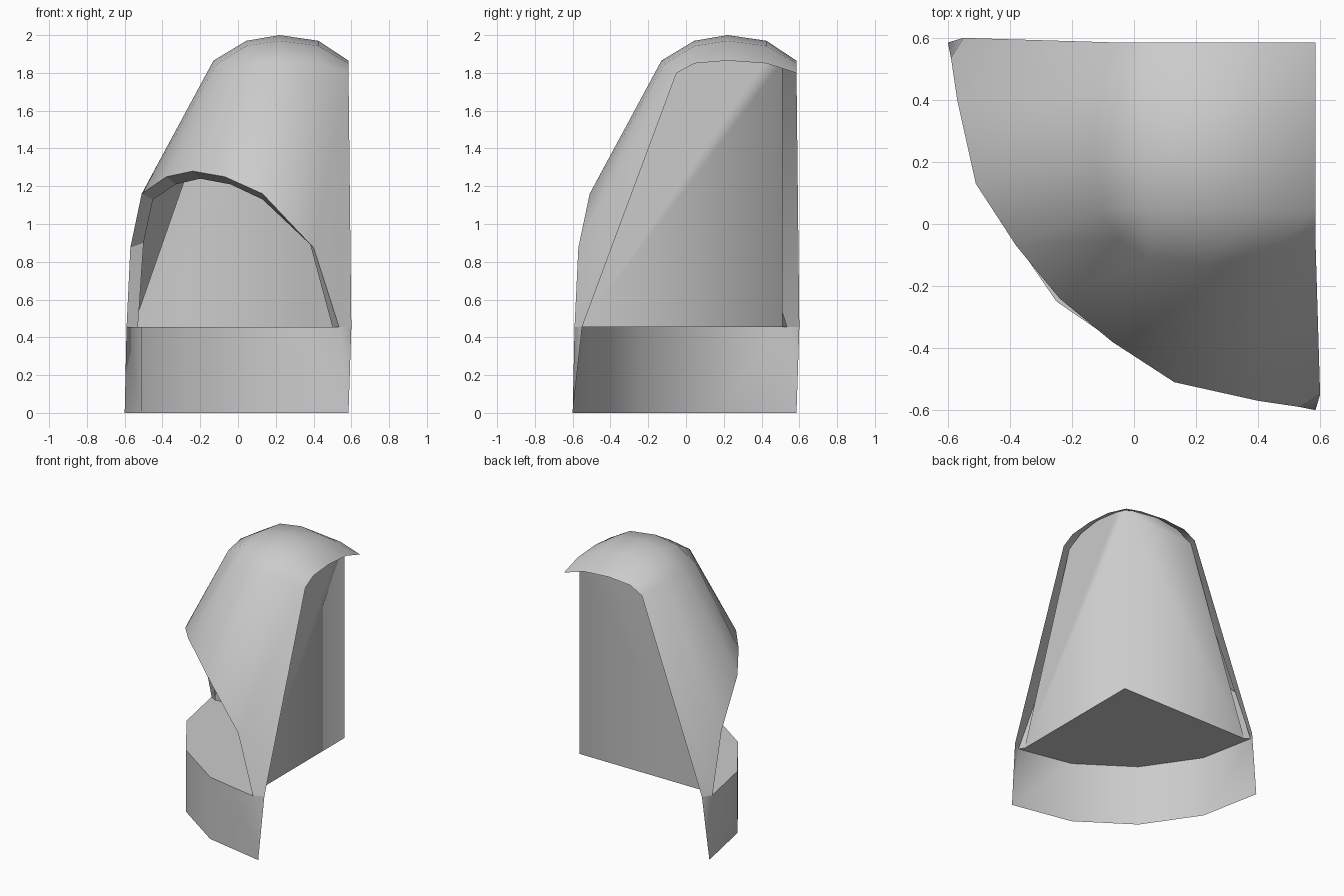
import bpy, bmesh
from mathutils import Vector

if "Cube" in bpy.data.objects:
    bpy.data.objects.remove(bpy.data.objects["Cube"])

plaster = bpy.data.materials.new("grey plaster")
plaster.use_nodes = True
GREY = (0.6, 0.6, 0.6, 1)
plaster.diffuse_color = GREY
plaster.node_tree.nodes["Principled BSDF"].inputs["Base Color"].default_value = GREY


def build(name, faces, smooth=True):
    """Make an object from faces given as lists of points, welded together."""
    bm = bmesh.new()
    for pts in faces:
        bm.faces.new([bm.verts.new(p) for p in pts])
    bmesh.ops.remove_doubles(bm, verts=bm.verts, dist=0.001)
    bmesh.ops.recalc_face_normals(bm, faces=bm.faces)
    # outside of the shell points upward and forward
    if sum((f.normal.z - f.normal.x - f.normal.y) * f.calc_area() for f in bm.faces) < 0:
        bmesh.ops.reverse_faces(bm, faces=bm.faces)
    for f in bm.faces:
        f.smooth = smooth
    me = bpy.data.meshes.new(name)
    bm.to_mesh(me)
    bm.free()
    me.materials.append(plaster)
    ob = bpy.data.objects.new(name, me)
    bpy.context.collection.objects.link(ob)
    return ob


def swap(p):
    """Mirror across the diagonal through the corner."""
    return (p[1], p[0], p[2])


def whole(half):
    """Complete a chain whose last point lies on the diagonal."""
    return half + [swap(p) for p in reversed(half[:-1])]


def strip(a, b):
    return [[a[i], a[i + 1], b[i + 1], b[i]] for i in range(len(a) - 1)]


FLOOR = 0.455
WALL = 0.51

# chains running from the right rim to the diagonal
rim_foot = (0.6, -0.55, FLOOR)
tip = (0.585, -0.6, 0)
arch = whole([(0.535, -0.59, FLOOR), (0.4, -0.57, 0.875), (0.13, -0.51, 1.16),
              (-0.07, -0.38, 1.25), (-0.24, -0.24, 1.28)])
lip = whole([(0.5, -0.53, FLOOR), (0.38, -0.5, 0.9), (0.13, -0.45, 1.13),
             (-0.04, -0.33, 1.21), (-0.2, -0.2, 1.24)])
plan = [(0.13, -0.51), (-0.25, -0.25)]
base_top = whole([arch[0]] + [(x, y, FLOOR) for x, y in plan])
base_low = whole([tip] + [(x, y, 0) for x, y in plan])

# domed crown grid, with the three outer corners rounded in
coords = [-0.13, 0.045, 0.22, 0.425, 0.585]
drop = [0.135, 0.03, 0, 0.03, 0.135]
pull = [0.08, 0.02, 0, 0.02, 0.08]


def crown(i, j):
    x, y = coords[i], coords[j]
    if i == 0:
        x += pull[j]
    if j == 0:
        y += pull[i]
    return (x, y, 2 - drop[i] - drop[j] + 3.8 * drop[i] * drop[j])


dome = [[crown(i, j), crown(i + 1, j), crown(i + 1, j + 1), crown(i, j + 1)]
        for i in range(4) for j in range(4)]
ring = whole([crown(i, 0) for i in range(4, -1, -1)])

# hood: dome, flaring skirt and the narrow side flaps
flap = [ring[0], rim_foot, arch[0]]
build("hood", dome + strip(ring, arch) + [flap, [swap(p) for p in flap]])

# thickness around the mouth
build("mouth_lip", strip(arch, lip), smooth=False)

# curved base apron with its end flaps
end = [tip, rim_foot, arch[0]]
build("base", strip(base_low, base_top) + [end, [swap(p) for p in end]])

# hearth floor
build("hearth_floor", [base_top + [(-0.55, WALL, FLOOR), (WALL, WALL, FLOOR),
                                   (WALL, -0.55, FLOOR)]], smooth=False)

# two rear walls meeting in the corner
panel = [(WALL, WALL, FLOOR), (WALL, -0.555, FLOOR), (WALL, -0.08, 1.815),
         (WALL, 0.045, 1.885), (WALL, 0.22, 1.91), (WALL, 0.425, 1.885),
         (WALL, WALL, 1.86)]
build("rear_walls", [panel, [swap(p) for p in panel]])
